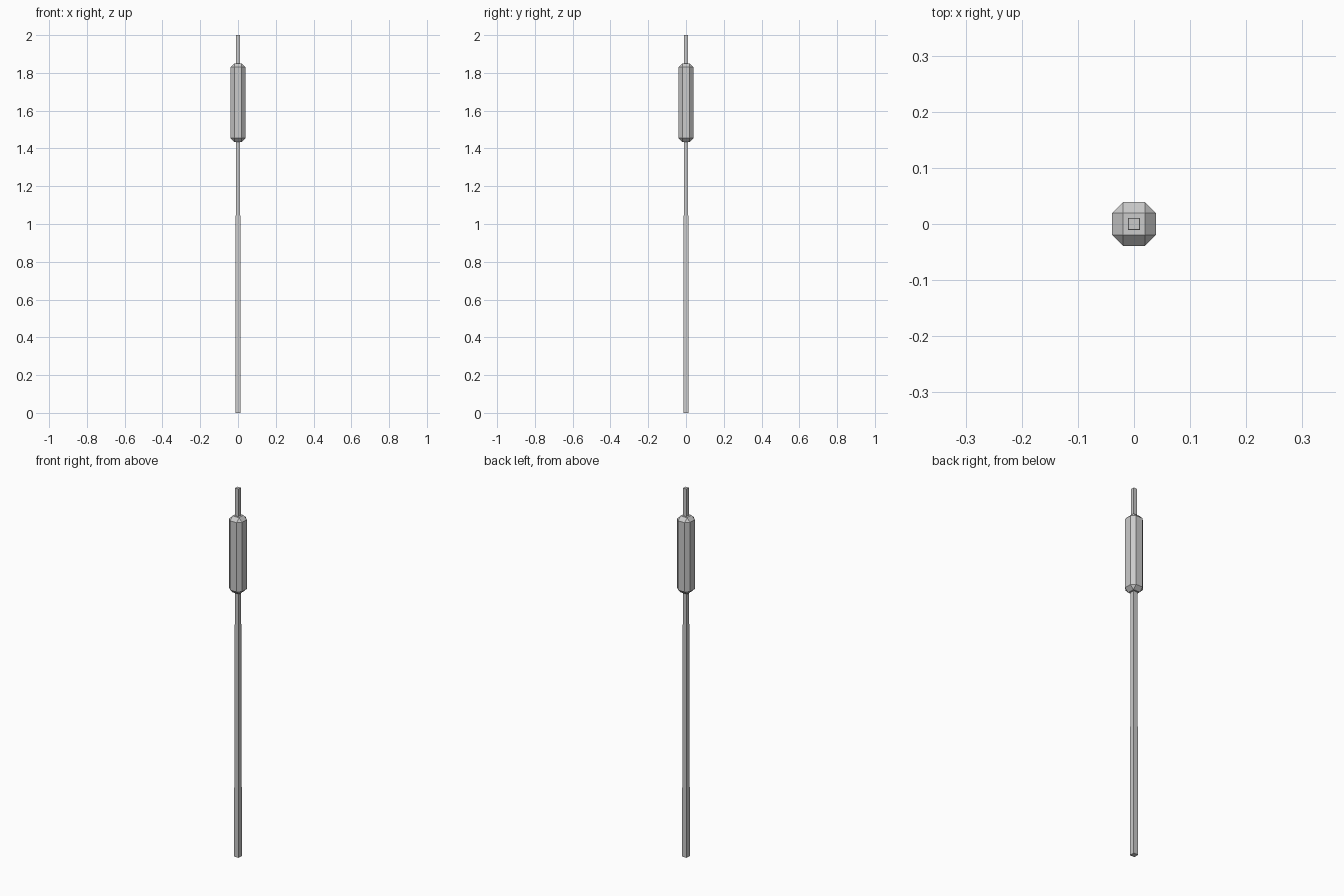
import bpy

if "Cube" in bpy.data.objects:
    bpy.data.objects.remove(bpy.data.objects["Cube"])

# Stem: one slim four-sided shaft, tapering upward through the head to the tip
bpy.ops.mesh.primitive_cube_add(size=2, location=(0, 0, 1))
stem = bpy.context.object
stem.name = "stem"
for v in stem.data.vertices:
    half = 0.014 if v.co.z < 0 else 0.01
    v.co.x *= half
    v.co.y *= half

# Seed head: tall box with every edge chamfered once
Z_LOW, Z_HIGH, HALF = 1.435, 1.85, 0.039
bpy.ops.mesh.primitive_cube_add(size=2, location=(0, 0, (Z_LOW + Z_HIGH) / 2))
head = bpy.context.object
head.name = "seed_head"
for v in head.data.vertices:
    v.co.x *= HALF
    v.co.y *= HALF
    v.co.z *= (Z_HIGH - Z_LOW) / 2
bevel = head.modifiers.new("chamfer", "BEVEL")
bevel.width = 0.0195
bevel.segments = 1
bevel.limit_method = 'NONE'
